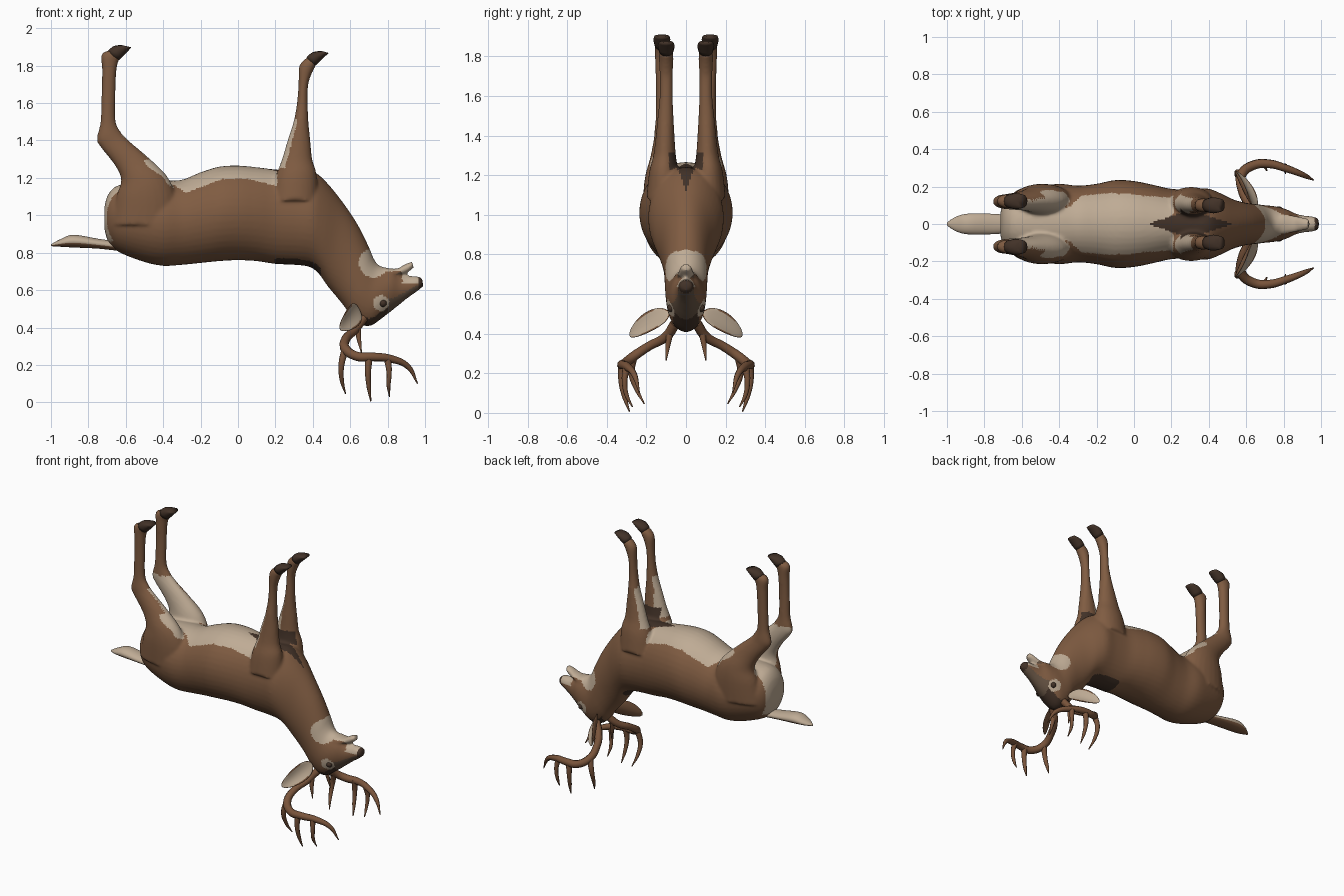
import bpy, bmesh, math
from mathutils import Vector, Matrix

if "Cube" in bpy.data.objects:
    bpy.data.objects.remove(bpy.data.objects["Cube"])


def material(name, rgb):
    m = bpy.data.materials.new(name)
    m.diffuse_color = (*rgb, 1)
    m.use_nodes = True
    m.node_tree.nodes["Principled BSDF"].inputs["Base Color"].default_value = m.diffuse_color
    return m


BROWN = material("brown_fur", (0.215, 0.107, 0.054))
CREAM = material("cream_fur", (0.52, 0.41, 0.30))
DARK = material("dark_brown", (0.055, 0.032, 0.021))
GREY = material("grey_brown", (0.13, 0.085, 0.055))
HORN = material("antler_brown", (0.19, 0.088, 0.043))


def spline(a, b, c, d, t):
    return [0.5 * (2 * q + (r - p) * t + (2 * p - 5 * q + 4 * r - s) * t * t
                   + (3 * q - p - 3 * r + s) * t ** 3) for p, q, r, s in zip(a, b, c, d)]


def loft(bm, rings, side=1, seg=24, steps=4):
    """Rings are (x0, z0, x1, z1, y centre, half width)."""
    n = len(rings)
    dense = []
    for i in range(n - 1):
        ctrl = [rings[max(i - 1, 0)], rings[i], rings[i + 1], rings[min(i + 2, n - 1)]]
        dense += [spline(*ctrl, k / steps) for k in range(steps)]
    dense.append(rings[-1])
    loops = []
    for x0, z0, x1, z1, yc, hw in dense:
        loop = []
        for k in range(seg):
            c, s = math.cos(2 * math.pi * k / seg), math.sin(2 * math.pi * k / seg)
            loop.append(bm.verts.new(((x0 + x1) / 2 + (x1 - x0) / 2 * c,
                                      side * (yc + hw * s),
                                      (z0 + z1) / 2 + (z1 - z0) / 2 * c)))
        loops.append(loop)
    for a, b in zip(loops, loops[1:]):
        for k in range(seg):
            bm.faces.new((a[k], a[(k + 1) % seg], b[(k + 1) % seg], b[k]))
    bm.faces.new(loops[0])
    bm.faces.new(loops[-1][::-1])


def make(name, bm, mats):
    bmesh.ops.recalc_face_normals(bm, faces=bm.faces[:])
    me = bpy.data.meshes.new(name)
    bm.to_mesh(me)
    bm.free()
    ob = bpy.data.objects.new(name, me)
    bpy.context.collection.objects.link(ob)
    for m in mats:
        me.materials.append(m)
    me.shade_smooth()
    return ob


# Trunk, neck and head
trunk = [(-.715, .93, -.715, 1.04, .06), (-.69, .85, -.695, 1.11, .12), (-.63, .80, -.64, 1.16, .165),
         (-.5, .75, -.5, 1.18, .20), (-.4, .73, -.4, 1.185, .215), (-.3, .735, -.3, 1.19, .205),
         (-.2, .745, -.2, 1.23, .215), (-.1, .755, -.1, 1.26, .235), (0, .76, 0, 1.266, .23),
         (.1, .755, .1, 1.257, .21), (.2, .74, .2, 1.245, .188), (.3, .735, .31, 1.24, .185),
         (.38, .725, .4, 1.235, .19), (.43, .69, .47, 1.18, .17), (.48, .62, .56, 1.07, .135),
         (.53, .56, .64, .95, .115), (.57, .51, .70, .83, .108), (.60, .465, .725, .77, .105),
         (.65, .42, .75, .735, .1), (.71, .41, .79, .72, .095), (.79, .465, .83, .71, .08),
         (.86, .52, .865, .685, .056), (.91, .56, .905, .675, .045), (.96, .595, .95, .675, .04),
         (.99, .62, .985, .665, .03)]
jaw = [(.79, .65, .79, .72, .06), (.85, .675, .85, .715, .047), (.90, .69, .895, .74, .036),
       (.94, .72, .93, .752, .027)]
# Leg sections, running from inside the trunk up to the pastern
hind = [(-.68, .95, -.3, .95, .11, .10), (-.65, 1.1, -.33, 1.1, .125, .09),
        (-.625, 1.19, -.38, 1.21, .13, .075), (-.66, 1.27, -.48, 1.31, .125, .055),
        (-.735, 1.365, -.585, 1.40, .12, .042), (-.755, 1.41, -.63, 1.45, .12, .038),
        (-.735, 1.5, -.655, 1.51, .12, .032), (-.73, 1.65, -.655, 1.65, .122, .030),
        (-.727, 1.78, -.65, 1.77, .122, .034), (-.73, 1.86, -.64, 1.82, .122, .036),
        (-.68, 1.885, -.625, 1.85, .122, .036)]
fore = [(.18, 1.08, .43, 1.08, .11, .09), (.2, 1.2, .42, 1.22, .112, .075),
        (.235, 1.3, .397, 1.3, .108, .057), (.265, 1.4, .387, 1.4, .105, .047),
        (.297, 1.5, .377, 1.5, .103, .040), (.315, 1.6, .373, 1.6, .1, .033),
        (.323, 1.7, .376, 1.7, .1, .033), (.328, 1.80, .4, 1.77, .1, .037),
        (.37, 1.845, .42, 1.805, .1, .036)]
bm = bmesh.new()
loft(bm, [(*r[:4], 0, r[4]) for r in trunk], seg=40)
loft(bm, [(*r[:4], 0, r[4]) for r in jaw])
for side in (-1, 1):
    loft(bm, hind, side)
    loft(bm, fore, side)
body = make("body", bm, [BROWN, CREAM, DARK, GREY])

# Blend trunk and legs into one skin
bpy.context.view_layer.objects.active = body
body.select_set(True)
mod = body.modifiers.new("blend", 'REMESH')
mod.mode, mod.voxel_size, mod.use_smooth_shade = 'VOXEL', 0.010, True
mod2 = body.modifiers.new("soften", 'SMOOTH')
mod2.factor, mod2.iterations = 0.5, 4
for m in ("blend", "soften"):
    bpy.ops.object.modifier_apply(modifier=m)


def belly_line(x):
    if x < -.28:
        return 1.12 + (-.28 - x) * .7
    return 1.12 + .075 * min(1, (x + .28) / .2) - max(0, x - .05) * .25


def fur(p, n):
    """Coat colour: 0 brown, 1 cream, 2 dark, 3 grey brown."""
    x, y, z = p.x, abs(p.y), p.z
    inward = -n.y * (1 if p.y > 0 else -1)
    if x > .62 and z < .85:                              # head
        if x > .968:
            return 2
        if (x - .725) ** 2 + (z - .745) ** 2 < .0062 or (z > .70 and x > .72):
            return 1
        if (x - .765) ** 2 + (z - .53) ** 2 < .0018 and y > .06:
            return 1
        if x > .88 and z > .635:
            return 1
        if n.z < -.3 and y < .065 and x < .80:
            return 2
        return 3 if n.z < -.25 and x >= .80 else 0
    if .08 < x < .52 and z > 1.1 and z < 1.32:           # chest
        if y < .075 * (1 - abs(x - .30) / .23) or (inward > .5 and x > .25):
            return 2
    if .2 < x < .46 and n.z < -.6 and y < .09:           # withers
        return 2
    if .15 < x < .4 and 1.25 < z < 1.52:                 # back of forelegs
        return 1 if n.x < -.5 or (inward > .2 and x < .3) else 0
    if x < -.6 and n.x < -.25 and y < .10 and .86 < z < 1.3:   # rump
        return 1
    if x < -.28 and 1.05 < z < 1.43:                     # inner thighs
        if inward > .15 or y < .09 or (n.x > .6 and z > belly_line(x) - .02):
            return 1
    if -.5 < x < .21 and z > belly_line(x) and z < 1.3:  # belly
        return 1
    return 0


for f in body.data.polygons:
    f.material_index = fur(f.center, f.normal)
body.data.shade_smooth()

# Hooves and eyes
for side, tag in ((-1, "right"), (1, "left")):
    bm = bmesh.new()
    loft(bm, [(-.70, 1.875, -.635, 1.83, .122, .036), (-.665, 1.905, -.60, 1.865, .122, .043),
              (-.62, 1.91, -.57, 1.898, .122, .036)], side, 12, 2)
    make("hind_hoof_" + tag, bm, [DARK])
    bm = bmesh.new()
    loft(bm, [(.365, 1.845, .415, 1.80, .1, .036), (.40, 1.873, .45, 1.835, .1, .043),
              (.45, 1.878, .485, 1.868, .1, .034)], side, 12, 2)
    make("fore_hoof_" + tag, bm, [DARK])
    bm = bmesh.new()
    bmesh.ops.create_uvsphere(bm, u_segments=16, v_segments=10, radius=.02,
                              matrix=Matrix.Translation((.775, side * .075, .53)))
    make("eye_" + tag, bm, [DARK])

    # Ear: thin leaf with a pale inner face
    base, tip = Vector((.645, side * .085, .505)), Vector((.545, side * .285, .39))
    d = tip - base
    wide = Vector((.35, 0, -.9))
    wide = (wide - d * wide.dot(d) / d.length_squared).normalized()
    thin = d.cross(wide).normalized()
    thin *= 1 if thin.x > 0 else -1
    bm = bmesh.new()
    bmesh.ops.create_uvsphere(bm, u_segments=20, v_segments=14, radius=1)
    for f in bm.faces:
        c = f.calc_center_median()
        f.material_index = 1 if c.x > .25 and abs(c.y) < .8 or c.z > .85 else 0
    for v in bm.verts:
        x, y, z = v.co
        cup = .025 * y * y
        v.co = (base + d * (z + 1) / 2 + wide * y * .056 * (1 - .2 * z)
                + thin * (x * .012 + cup))
    make("ear_" + tag, bm, [BROWN, CREAM])

# Tail: pale above, brown beneath
bm = bmesh.new()
loft(bm, [(-.64, .81, -.64, .86, 0, .045), (-.75, .822, -.75, .875, 0, .054),
          (-.88, .828, -.88, .896, 0, .056), (-.95, .832, -.95, .872, 0, .04),
          (-1, .835, -1, .845, 0, .008)])
tail = make("tail", bm, [CREAM, BROWN])
for f in tail.data.polygons:
    f.material_index = 1 if f.normal.z < -.4 else 0

# Antlers: a tapered beam with tines; each point is (x, y, z, radius)
branches = [
    [(.67, .055, .45, .026), (.62, .10, .385, .025), (.575, .19, .335, .024), (.575, .265, .285, .026),
     (.64, .315, .245, .026), (.72, .322, .243, .024), (.82, .295, .232, .021), (.91, .26, .19, .015),
     (.96, .235, .10, .003)],
    [(.575, .265, .29, .022), (.553, .275, .20, .017), (.555, .25, .12, .012), (.575, .21, .045, .003)],
    [(.70, .32, .25, .022), (.695, .325, .16, .016), (.70, .31, .08, .012), (.71, .285, .006, .003)],
    [(.80, .30, .235, .020), (.808, .31, .16, .014), (.805, .30, .09, .011), (.81, .27, .03, .003)],
    [(.64, .08, .41, .020), (.645, .09, .35, .014), (.66, .10, .265, .003)],
]
for side, tag in ((-1, "right"), (1, "left")):
    cu = bpy.data.curves.new("antler_" + tag, 'CURVE')
    cu.dimensions = '3D'
    cu.bevel_depth, cu.bevel_resolution, cu.resolution_u = 1, 2, 6
    cu.use_fill_caps = True
    for pts in branches:
        sp = cu.splines.new('BEZIER')
        sp.bezier_points.add(len(pts) - 1)
        for bp, (x, y, z, r) in zip(sp.bezier_points, pts):
            bp.co, bp.radius = (x, side * y, z), r
            bp.handle_left_type = bp.handle_right_type = 'AUTO'
    cu.materials.append(HORN)
    ob = bpy.data.objects.new("antler_" + tag, cu)
    bpy.context.collection.objects.link(ob)
    bpy.ops.object.select_all(action='DESELECT')
    ob.select_set(True)
    bpy.context.view_layer.objects.active = ob
    bpy.ops.object.convert(target='MESH')
